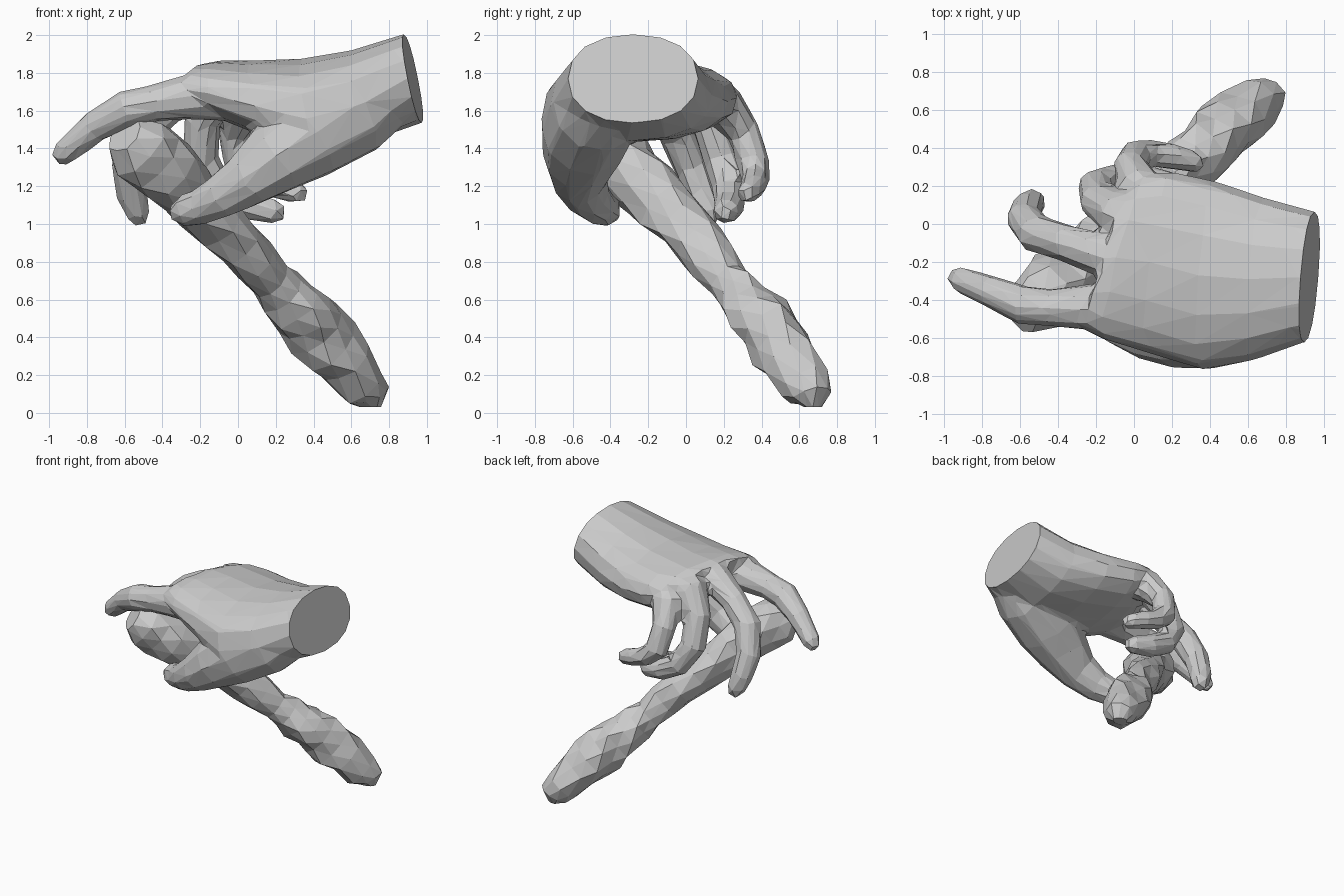
import bpy, bmesh, math, random
from mathutils import Vector

if "Cube" in bpy.data.objects:
    bpy.data.objects.remove(bpy.data.objects["Cube"])

random.seed(4)


def loft(name, rings, triangulate=False):
    """Skin a list of equal-length closed rings and cap both ends."""
    bm = bmesh.new()
    vs = [[bm.verts.new(p) for p in r] for r in rings]
    n = len(vs[0])
    for a, b in zip(vs, vs[1:]):
        for i in range(n):
            j = (i + 1) % n
            bm.faces.new((a[i], a[j], b[j], b[i]))
    bm.faces.new(vs[0][::-1])
    bm.faces.new(vs[-1])
    if triangulate:
        bmesh.ops.triangulate(bm, faces=bm.faces[:])
    bmesh.ops.recalc_face_normals(bm, faces=bm.faces[:])
    me = bpy.data.meshes.new(name)
    bm.to_mesh(me)
    bm.free()
    ob = bpy.data.objects.new(name, me)
    bpy.context.collection.objects.link(ob)
    return ob


def tube_rings(path, up, n=10, twist=0.0, jitter=0.0):
    """Rings along a path of (x, y, z, radius), with a transported frame."""
    pts = [Vector(p[:3]) for p in path]
    u = Vector(up)
    rings = []
    for k, p in enumerate(pts):
        t = (pts[min(k + 1, len(pts) - 1)] - pts[max(k - 1, 0)]).normalized()
        u = (u - t * u.dot(t)).normalized()
        v = t.cross(u)
        ring = []
        for i in range(n):
            a = 2 * math.pi * (i + 0.5) / n + k * twist
            r = path[k][3] * (1 + random.uniform(-jitter, jitter))
            ring.append(p + (u * math.cos(a) + v * math.sin(a)) * r)
        rings.append(ring)
    return rings


def finger(name, path, up):
    """Finger tube with a rounded tip."""
    a, b = Vector(path[-2][:3]), Vector(path[-1][:3])
    r = path[-1][3]
    tip = b + (b - a).normalized() * r * 0.85
    return loft(name, tube_rings(path + [(*tip, r * 0.55)], up))


def apply_modifier(ob, kind, **settings):
    mod = ob.modifiers.new("step", kind)
    for key, value in settings.items():
        setattr(mod, key, value)
    bpy.context.view_layer.objects.active = ob
    bpy.ops.object.modifier_apply(modifier=mod.name)


# Palm and wrist: x, centre y, half width, centre z, half height, thumb drop, skew
sections = [
    (1.05, -0.28, 0.33, 1.81, 0.23, 0.0, 0.08),
    (0.925, -0.28, 0.345, 1.77, 0.235, 0.0, 0.08),
    (0.65, -0.29, 0.43, 1.68, 0.24, 0.06, 0.08),
    (0.38, -0.27, 0.50, 1.655, 0.22, 0.12, 0.08),
    (0.12, -0.20, 0.48, 1.665, 0.20, 0.04, 0.12),
    (-0.06, -0.18, 0.43, 1.70, 0.165, 0.0, 0.25),
    (-0.15, -0.20, 0.36, 1.72, 0.135, 0.0, 0.32),
]
rings = []
for x, yc, hy, zc, hz, drop, skew in sections:
    ring = []
    for i in range(16):
        a = 2 * math.pi * i / 16
        c, s = math.cos(a), math.sin(a)
        dy = hy * math.copysign(abs(c) ** 0.9, c)
        dz = hz * math.copysign(abs(s) ** 0.9, s)
        dz -= drop * max(0, -c) * (1 if s < 0.1 else 0.4)
        ring.append((x + skew * dy - 0.2 * dz, yc + dy, zc + dz))
    rings.append(ring)
hand = loft("hand", rings)

# Fingers: paths of x, y, z, radius
digits = {
    "thumb": [(0.84, -0.40, 1.74, 0.19), (0.62, -0.47, 1.60, 0.245),
              (0.38, -0.53, 1.47, 0.24), (0.20, -0.56, 1.35, 0.20),
              (0.05, -0.565, 1.235, 0.15), (-0.09, -0.52, 1.145, 0.12),
              (-0.20, -0.46, 1.09, 0.10), (-0.28, -0.42, 1.07, 0.09)],
    "index_finger": [(0.05, -0.42, 1.68, 0.14), (-0.28, -0.44, 1.67, 0.12),
                     (-0.44, -0.44, 1.64, 0.10), (-0.58, -0.43, 1.61, 0.105),
                     (-0.76, -0.355, 1.515, 0.085), (-0.92, -0.29, 1.375, 0.07)],
    "middle_finger": [(0.05, -0.17, 1.72, 0.13), (-0.18, -0.16, 1.72, 0.12),
                      (-0.36, -0.10, 1.63, 0.10), (-0.52, -0.05, 1.49, 0.105),
                      (-0.58, 0.03, 1.30, 0.095), (-0.56, 0.09, 1.15, 0.085),
                      (-0.53, 0.12, 1.05, 0.07)],
    "ring_finger": [(0.06, 0.03, 1.72, 0.13), (-0.10, 0.06, 1.71, 0.12),
                    (-0.19, 0.12, 1.55, 0.10), (-0.20, 0.19, 1.34, 0.10),
                    (-0.10, 0.23, 1.18, 0.09), (0.05, 0.23, 1.10, 0.085),
                    (0.19, 0.21, 1.065, 0.07)],
    "little_finger": [(0.14, 0.12, 1.67, 0.13), (0.02, 0.20, 1.62, 0.12),
                      (-0.02, 0.31, 1.48, 0.09), (0.01, 0.355, 1.32, 0.09),
                      (0.10, 0.37, 1.24, 0.075), (0.22, 0.355, 1.20, 0.07),
                      (0.32, 0.325, 1.165, 0.06)],
}

# Weld every finger into the palm, blend the joints, reduce to facets
for name, path in digits.items():
    ob = finger(name, path, (0.1, 0.2, 1))
    apply_modifier(hand, 'BOOLEAN', operation='UNION', solver='EXACT', object=ob)
    bpy.data.objects.remove(ob)
apply_modifier(hand, 'REMESH', mode='VOXEL', voxel_size=0.02)
apply_modifier(hand, 'SMOOTH', factor=0.5, iterations=8)
apply_modifier(hand, 'DECIMATE', ratio=1100 / (2 * len(hand.data.polygons)))

# Clean flat cut at the wrist
bm = bmesh.new()
bm.from_mesh(hand.data)
cut = bmesh.ops.bisect_plane(bm, geom=bm.verts[:] + bm.edges[:] + bm.faces[:],
                             plane_co=(0.925, -0.28, 1.77),
                             plane_no=(1, -0.08, 0.2), clear_outer=True)
rim = [e for e in cut["geom_cut"] if isinstance(e, bmesh.types.BMEdge)]
bmesh.ops.contextual_create(bm, geom=rim)
bmesh.ops.recalc_face_normals(bm, faces=bm.faces[:])
for f in bm.faces:
    f.smooth = False
bm.to_mesh(hand.data)
bm.free()

# Rough twisted stick held between thumb and fingers
keys = [(-0.60, -0.48, 1.47, 0.10), (-0.53, -0.42, 1.41, 0.17),
        (-0.38, -0.30, 1.28, 0.175), (-0.20, -0.11, 1.09, 0.145),
        (0.00, 0.07, 0.89, 0.135), (0.18, 0.22, 0.70, 0.11),
        (0.30, 0.33, 0.57, 0.145), (0.42, 0.44, 0.44, 0.17),
        (0.56, 0.56, 0.27, 0.15), (0.65, 0.64, 0.15, 0.135),
        (0.70, 0.67, 0.09, 0.11), (0.70, 0.67, 0.03, 0.05)]
path = []
for a, b in zip(keys, keys[1:]):
    steps = 2 if (Vector(a[:3]) - Vector(b[:3])).length > 0.18 else 1
    for s in range(steps):
        path.append(tuple(p + (q - p) * s / steps for p, q in zip(a, b)))
path.append(keys[-1])
stick = loft("twisted_stick",
             tube_rings(path, (0, 0, 1), n=9, twist=0.25, jitter=0.14), True)
